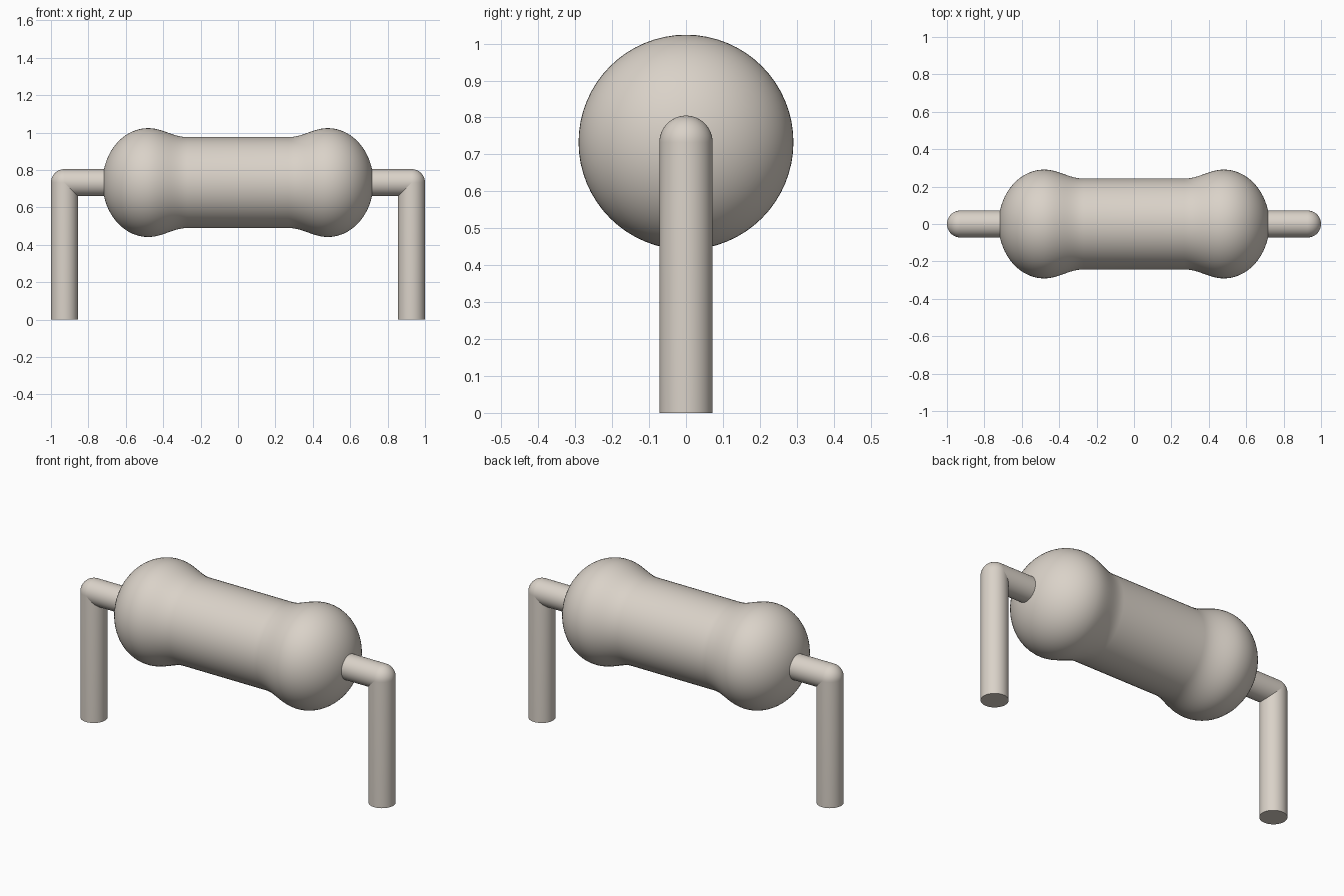
import bpy, bmesh, math
from mathutils import Matrix, Vector

if "Cube" in bpy.data.objects:
    bpy.data.objects.remove(bpy.data.objects["Cube"])

AXIS_Z = 0.733      # height of the body axis
WIRE = 0.072        # wire radius
POST_X = 1 - WIRE   # wire leg position
SEG = 64

mat = bpy.data.materials.new("warm beige")
mat.diffuse_color = (0.70, 0.645, 0.58, 1)
mat.use_nodes = True
mat.node_tree.nodes["Principled BSDF"].inputs["Base Color"].default_value = mat.diffuse_color


def lathe(name, profile, matrix):
    """Spin (radius, height) points about local z; ends are closed."""
    bm = bmesh.new()
    rings = []
    for r, h in profile:
        if r < 1e-5:
            rings.append([bm.verts.new((0, 0, h))])
        else:
            rings.append([bm.verts.new((r * math.cos(2 * math.pi * i / SEG),
                                        r * math.sin(2 * math.pi * i / SEG), h))
                          for i in range(SEG)])
    for a, b in zip(rings, rings[1:]):
        for i in range(SEG):
            j = (i + 1) % SEG
            if len(a) == 1:
                bm.faces.new((a[0], b[j], b[i]))
            elif len(b) == 1:
                bm.faces.new((a[i], a[j], b[0]))
            else:
                bm.faces.new((a[i], a[j], b[j], b[i]))
    for ring in (rings[0], rings[-1]):
        if len(ring) > 1:
            bm.faces.new(ring)
    bm.transform(matrix)
    bmesh.ops.recalc_face_normals(bm, faces=bm.faces)
    me = bpy.data.meshes.new(name)
    bm.to_mesh(me)
    bm.free()
    me.materials.append(mat)
    ob = bpy.data.objects.new(name, me)
    bpy.context.collection.objects.link(ob)
    bpy.ops.object.select_all(action='DESELECT')
    ob.select_set(True)
    bpy.context.view_layer.objects.active = ob
    bpy.ops.object.shade_smooth_by_angle(angle=math.radians(35))
    return ob


along_x = Matrix.Translation((0, 0, AXIS_Z)) @ Matrix.Rotation(math.pi / 2, 4, 'Y')

# Body: rounded end cap, soft shoulder, straight waist, mirrored
half = []
for i in range(19):
    t = math.radians(5 * i)
    half.append((0.291 * math.sin(t), 0.48 + 0.244 * math.cos(t)))
for i in range(1, 13):
    t = i / 12
    half.append((0.243 + 0.048 * (0.5 + 0.5 * math.cos(math.pi * t)), 0.48 - 0.21 * t))
lathe("resistor_body", half + [(r, -h) for r, h in reversed(half)], along_x)

# Wire leg with a domed top at the bend
dome = [(WIRE * math.cos(math.radians(7.5 * i)), AXIS_Z + WIRE * math.sin(math.radians(7.5 * i)))
        for i in range(13)]
leg = lathe("wire_leg", [(WIRE, 0)] + dome, Matrix.Translation((POST_X, 0, 0)))

# Short horizontal wire from body to bend
stub = lathe("wire_stub", [(WIRE, 0.70), (WIRE, POST_X)], along_x)

# Same wire on the other side
for ob in (leg, stub):
    ob.modifiers.new("mirror", 'MIRROR').use_axis = (True, False, False)
